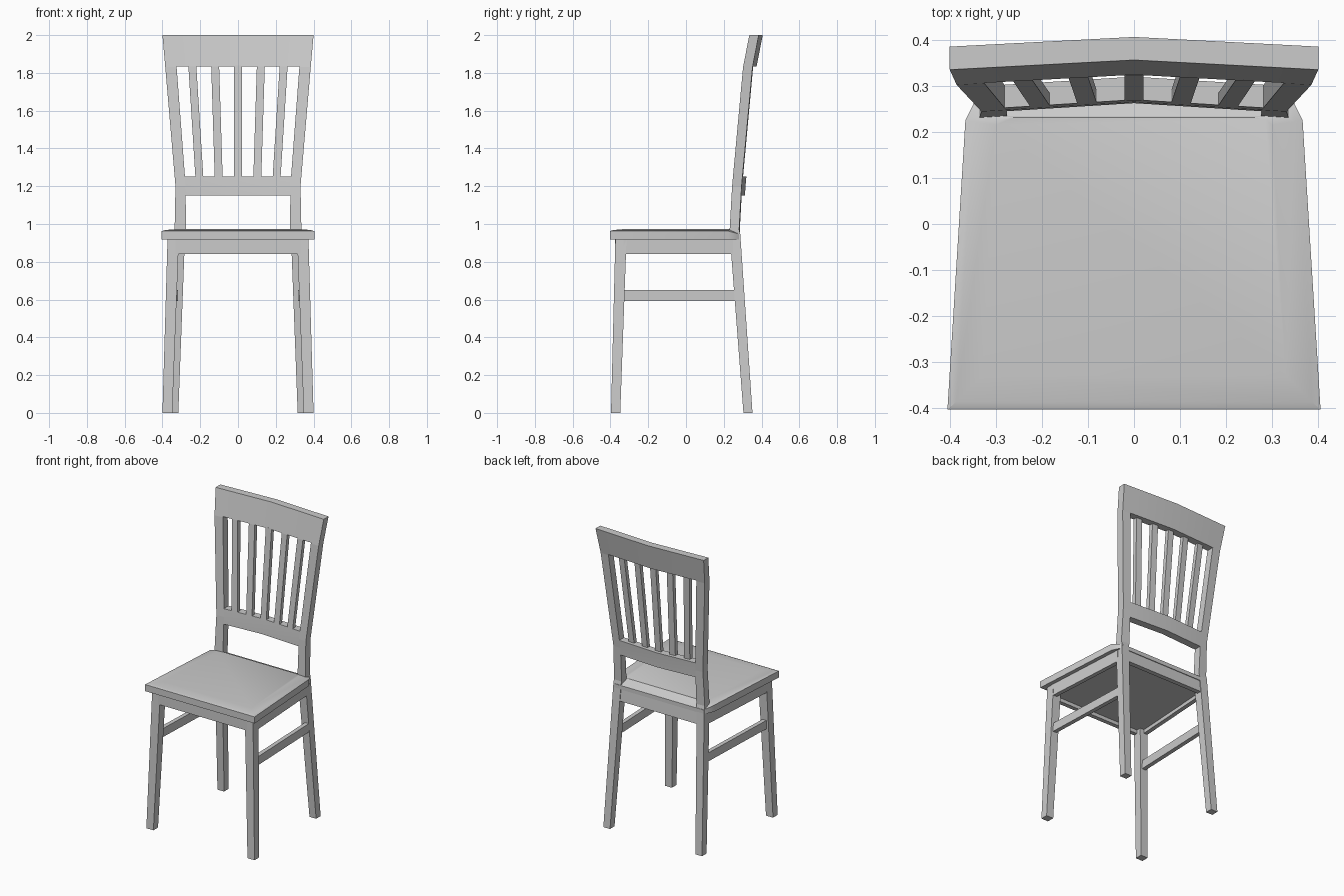
import bpy, bmesh

if "Cube" in bpy.data.objects:
    bpy.data.objects.remove(bpy.data.objects["Cube"])


def loft(name, rings):
    """Skin a list of equal-length closed rings and cap both ends."""
    bm = bmesh.new()
    vs = [[bm.verts.new(p) for p in r] for r in rings]
    n = len(vs[0])
    for a, b in zip(vs, vs[1:]):
        for i in range(n):
            j = (i + 1) % n
            bm.faces.new((a[i], a[j], b[j], b[i]))
    bm.faces.new(vs[0])
    bm.faces.new(vs[-1])
    bmesh.ops.recalc_face_normals(bm, faces=bm.faces)
    me = bpy.data.meshes.new(name)
    bm.to_mesh(me)
    bm.free()
    ob = bpy.data.objects.new(name, me)
    bpy.context.collection.objects.link(ob)
    return ob


def smooth(ob):
    bpy.ops.object.select_all(action="DESELECT")
    ob.select_set(True)
    bpy.context.view_layer.objects.active = ob
    bpy.ops.object.shade_smooth_by_angle(angle=0.45)


def rect(x0, x1, y0, y1, z):
    return [(x0, y0, z), (x1, y0, z), (x1, y1, z), (x0, y1, z)]


def interp(table, z):
    for (z0, a), (z1, b) in zip(table, table[1:]):
        if z <= z1:
            return a + (b - a) * (z - z0) / (z1 - z0)
    return table[-1][1]


# Backrest shape by height: front surface, outer and inner post edges
FRONT = [(0.95, 0.230), (1.2, 0.244), (1.83, 0.302), (2.0, 0.335)]
OUTER = [(0.95, 0.336), (1.2, 0.331), (1.83, 0.385), (2.0, 0.40)]
INNER = [(0.95, 0.276), (1.2, 0.277), (1.83, 0.325), (2.0, 0.34)]
THICK = 0.05


def back_y(x, z):
    return interp(FRONT, z) + 0.021 * (1 - abs(x) / interp(OUTER, z))


def back_section(x0, x1, z, thick=THICK):
    a, b = back_y(x0, z), back_y(x1, z)
    return [(x0, a, z), (x1, b, z), (x1, b + thick, z), (x0, a + thick, z)]


for s, side in ((-1, "left"), (1, "right")):
    # Front leg
    loft(f"front_leg_{side}", [rect(s * 0.40, s * 0.348, -0.397, -0.348, 0),
                               rect(s * 0.373, s * 0.313, -0.374, -0.315, 0.92)])
    # Back leg continuing into the backrest post
    loft(f"back_leg_{side}",
         [rect(s * 0.365, s * 0.316, 0.304, 0.352, 0),
          rect(s * 0.336, s * 0.28, 0.231, 0.287, 0.95)]
         + [back_section(s * interp(OUTER, z), s * interp(INNER, z), z)
            for z in (0.97, 1.2, 1.83, 2.0)])
    # Side apron
    loft(f"side_apron_{side}",
         [[(s * (x + d), y, z) for d, z in ((0, 0.84), (0, 0.92), (-0.028, 0.92), (-0.028, 0.84))]
          for x, y in ((0.374, -0.33), (0.339, 0.25))])
    # Side stretcher
    loft(f"side_stretcher_{side}",
         [[(s * (x + d), y, z) for d, z in ((0, 0.593), (0, 0.65), (-0.028, 0.65), (-0.028, 0.593))]
          for x, y in ((0.367, -0.34), (0.345, 0.27))])

# Front and back aprons
loft("front_apron", [rect(-0.33, 0.33, -0.376, -0.348, z) for z in (0.84, 0.92)])
loft("back_apron", [rect(-0.3, 0.3, 0.26, 0.291, 0.84), rect(-0.3, 0.3, 0.254, 0.284, 0.92)])

# Panel under the seat, recessed between the aprons
loft("seat_base", [[(-0.352, -0.355, z), (0.352, -0.355, z), (0.316, 0.265, z), (-0.316, 0.265, z)]
                   for z in (0.864, 0.919)])

# Top and lower back rails, bent at the middle
for name, zs in (("top_rail", (1.835, 2.0)), ("lower_rail", (1.152, 1.2, 1.252))):
    rings = []
    for f in (-1, 0, 1):
        front = [(f * interp(INNER, z), back_y(f * interp(INNER, z), z), z) for z in zs]
        rings.append(front + [(x, y + THICK, z) for x, y, z in reversed(front)])
    smooth(loft(name, rings))

# Fanned slats, thinner than the rails and flush with their front
for i in range(-2, 3):
    loft(f"slat_{i + 3}", [back_section(c - 0.021, c + 0.021, z, 0.027)
                           for c, z in ((i * 0.102, 1.24), (i * 0.121, 1.84))])


# Seat: tapered slab with a softly crowned top and a sloping rear edge
def seat_ring(half):
    return [(-x, y, z) for x, y, z in half] + half[::-1]


smooth(loft("seat", [seat_ring(h) for h in (
    [(0.405, -0.403, 0.918), (0.366, 0.225, 0.918), (0.345, 0.268, 0.918), (0.33, 0.289, 0.918)],
    [(0.405, -0.403, 0.962), (0.366, 0.225, 0.962), (0.345, 0.268, 0.951), (0.33, 0.289, 0.945)],
    [(0.386, -0.386, 0.968), (0.348, 0.222, 0.968), (0.335, 0.232, 0.968), (0.30, 0.234, 0.969)],
    [(0.33, -0.33, 0.973), (0.30, 0.215, 0.973), (0.285, 0.228, 0.973), (0.26, 0.231, 0.973)])]))
